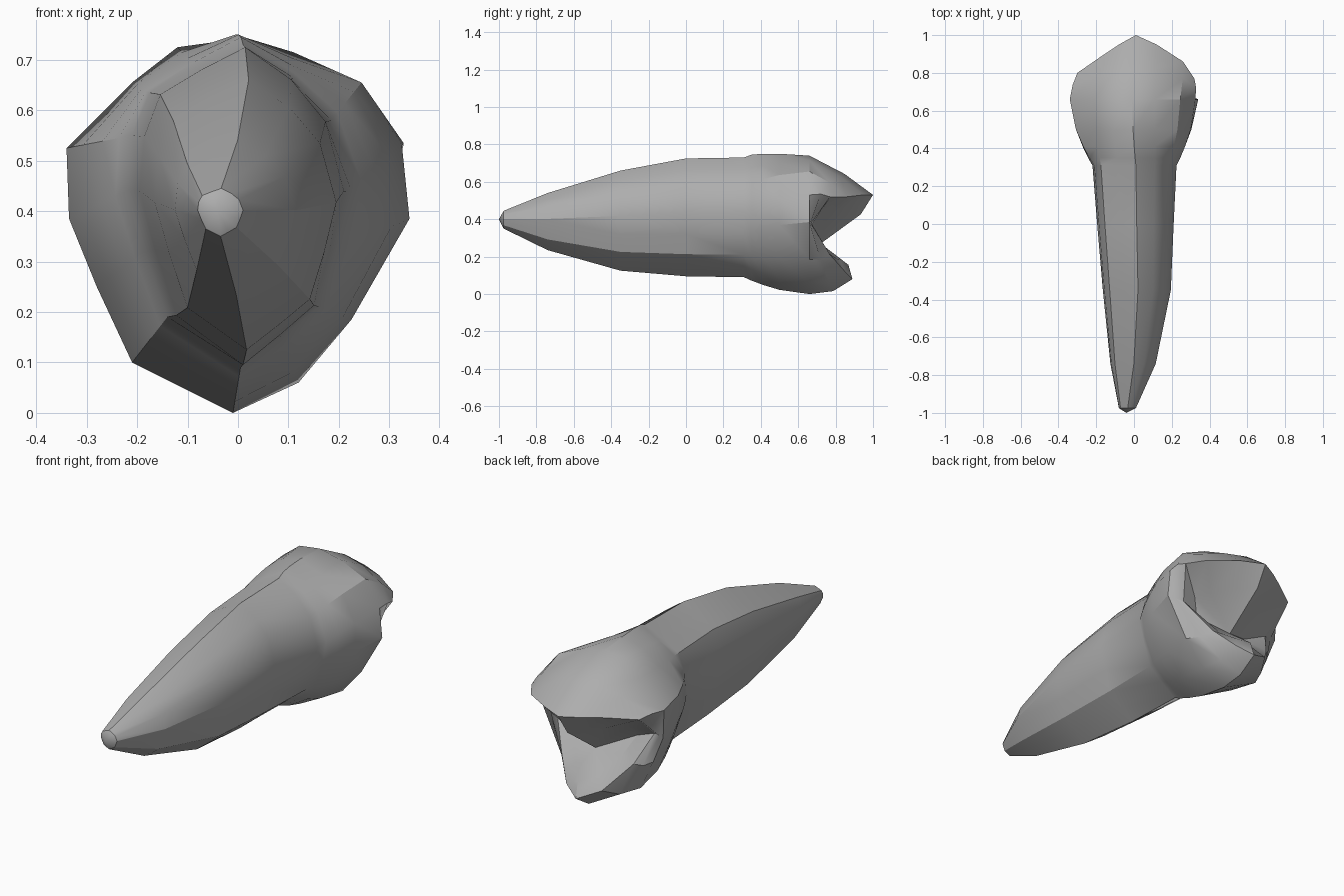
import bpy, bmesh, math
from mathutils import Vector

cube = bpy.data.objects.get("Cube")
if cube:
    bpy.data.objects.remove(cube, do_unlink=True)

enamel = bpy.data.materials.new("tooth_grey")
enamel.use_nodes = True
grey = (0.42, 0.42, 0.42, 1)
enamel.diffuse_color = grey
enamel.node_tree.nodes["Principled BSDF"].inputs["Base Color"].default_value = grey

# Cross-sections (x, z), starting at the top and turning towards +x
neck = [(.01, .73), (.11, .665), (.185, .58), (.225, .44), (.195, .32), (.16, .21), (.085, .15),
        (.005, .09), (-.14, .19), (-.185, .32), (-.22, .44), (-.21, .55), (-.175, .635), (-.085, .685)]
equator = [(-.01, .74), (.11, .715), (.245, .655), (.325, .53), (.34, .385), (.225, .185), (.12, .06),
           (-.01, 0), (-.21, .1), (-.28, .25), (-.335, .385), (-.34, .525), (-.21, .655), (-.12, .725)]
# Biting edge (x, y, z): tall upper cusp, short lower cusp, dips at the sides
rim = [(.01, 1, .53), (.12, .95, .53), (.26, .86, .52), (.32, .77, .52),
       (.25, .67, .38), (.15, .77, .21), (.07, .85, .12), (-.01, .89, .08),
       (-.12, .84, .13), (-.22, .73, .25), (-.28, .65, .39), (-.3, .8, .52),
       (-.17, .89, .53), (-.08, .95, .53)]
rim = [Vector(p) for p in rim]
pit_centre = Vector((0, .72, .27))
count = len(neck)


def section(y, points):
    return [Vector((x, y, z)) for x, z in points]


def root_section(y, left, right, low, high):
    """Neck outline fitted to the given extents."""
    return [Vector((left + (x + .22) / .445 * (right - left), y,
                    low + (z - .09) / .64 * (high - low))) for x, z in neck]


def mix(a, b, t):
    return [p.lerp(q, t) for p, q in zip(a, b)]


# Root rings, from tip to neck
rings = [root_section(-.975, -.08, .01, .35, .445),
         root_section(-.74, -.125, .115, .235, .54),
         root_section(-.35, -.165, .195, .125, .66),
         root_section(0, -.195, .21, .095, .725),
         section(.31, neck)]

# Crown rings, swelling from neck to equator
for y, t, top in ((.35, .2, .745), (.41, .45, .75), (.5, .75, .75), (.66, 1, .74)):
    ring = mix(section(y, neck), section(y, equator), t)
    ring[0].z = top
    rings.append(ring)

# Rounded shoulder between equator and rim
shoulder = mix(rings[-1], rim, .55)
for p in shoulder:
    p.x *= 1.02
    p.z += (p.z - .4) * .08
rings += [shoulder, rim]

# Inner slopes of the biting surface, with a ridge down each cusp
inner = mix(rim, [pit_centre] * count, .4)
for p in inner:
    p.y += .05 - .6 * abs(p.x)
rings.append(inner)

# Skin all rings and close both ends
bm = bmesh.new()
loops = [[bm.verts.new(p) for p in ring] for ring in rings]
for a, b in zip(loops, loops[1:]):
    for i in range(count):
        j = (i + 1) % count
        bm.faces.new((a[i], a[j], b[j], b[i]))
for loop, point in ((loops[0], (-.04, -1, .4)), (loops[-1], pit_centre)):
    centre = bm.verts.new(point)
    for i in range(count):
        bm.faces.new((loop[i], loop[(i + 1) % count], centre))
bmesh.ops.recalc_face_normals(bm, faces=bm.faces)

mesh = bpy.data.meshes.new("tooth")
bm.to_mesh(mesh)
bm.free()
mesh.materials.append(enamel)
tooth = bpy.data.objects.new("tooth", mesh)
bpy.context.collection.objects.link(tooth)

bpy.ops.object.select_all(action="DESELECT")
tooth.select_set(True)
bpy.context.view_layer.objects.active = tooth
bpy.ops.object.shade_smooth_by_angle(angle=math.radians(30))
